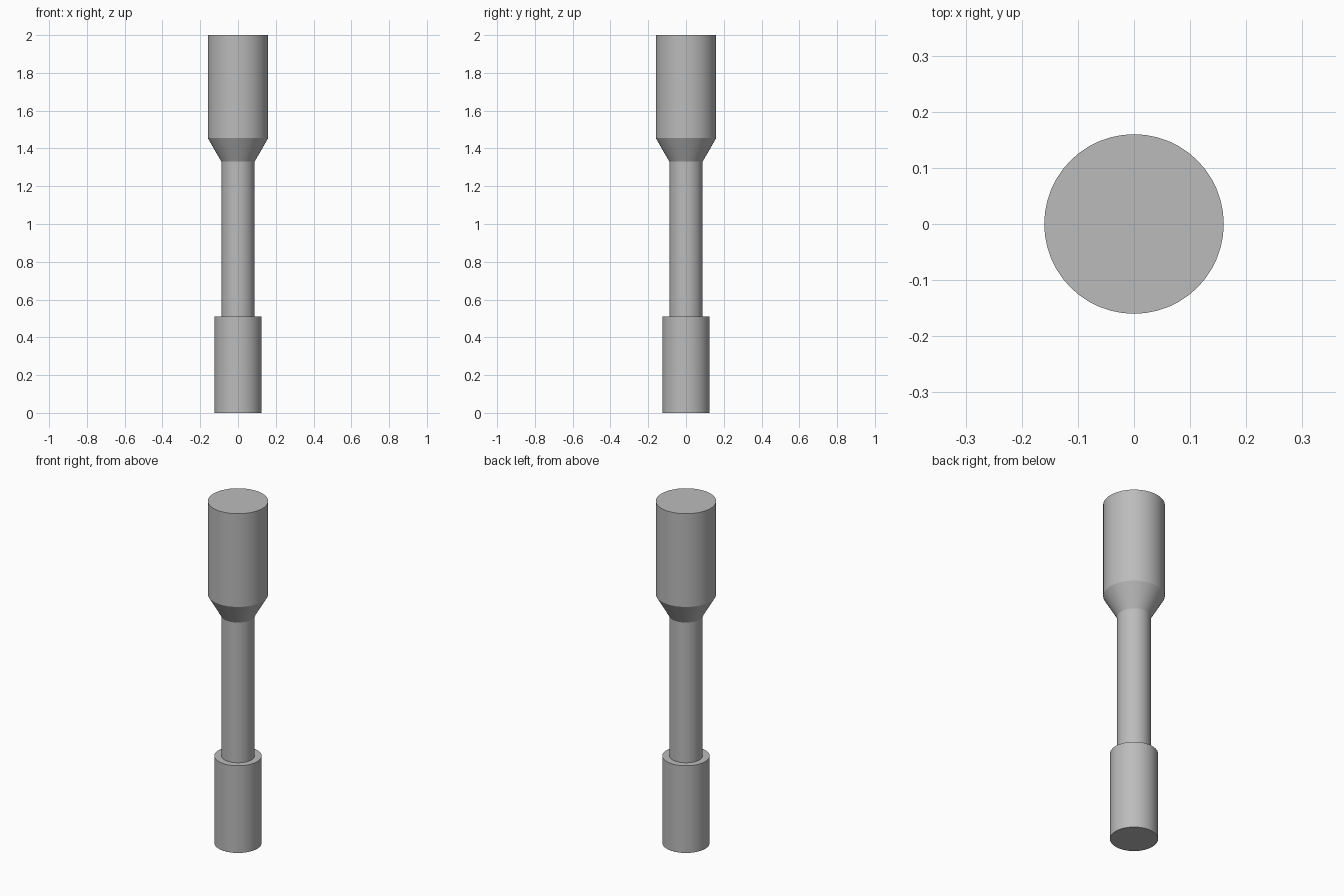
import bpy
import bmesh
import math

SEGMENTS = 48

cube = bpy.data.objects.get("Cube")
if cube:
    bpy.data.objects.remove(cube, do_unlink=True)

# Single plain metal colour
metal = bpy.data.materials.new("grey_metal")
metal.use_nodes = True
grey = (0.5, 0.5, 0.5, 1.0)
metal.diffuse_color = grey
metal.node_tree.nodes["Principled BSDF"].inputs["Base Color"].default_value = grey


def turned_part(name, profile):
    """Closed solid of revolution from (radius, height) points, bottom to top."""
    bm = bmesh.new()
    rings = []
    for radius, z in profile:
        angles = [math.tau * i / SEGMENTS for i in range(SEGMENTS)]
        rings.append([bm.verts.new((radius * math.cos(a), radius * math.sin(a), z))
                      for a in angles])
    for low, high in zip(rings, rings[1:]):
        for i in range(SEGMENTS):
            j = (i + 1) % SEGMENTS
            bm.faces.new((low[i], low[j], high[j], high[i]))
    bm.faces.new(rings[0][::-1])
    bm.faces.new(rings[-1])
    mesh = bpy.data.meshes.new(name)
    bm.to_mesh(mesh)
    bm.free()
    mesh.materials.append(metal)
    part = bpy.data.objects.new(name, mesh)
    bpy.context.collection.objects.link(part)
    bpy.ops.object.select_all(action="DESELECT")
    part.select_set(True)
    bpy.context.view_layer.objects.active = part
    bpy.ops.object.shade_smooth_by_angle(angle=math.radians(25))
    return part


# Lower collar, slim shaft with stepped shoulder, and wide head in one turned body
turned_part("turned_body", [
    (0.125, 0.0), (0.125, 0.51),    # lower collar
    (0.088, 0.51), (0.088, 1.33),   # shaft
    (0.16, 1.455), (0.16, 2.0),     # tapered shoulder and head
])
